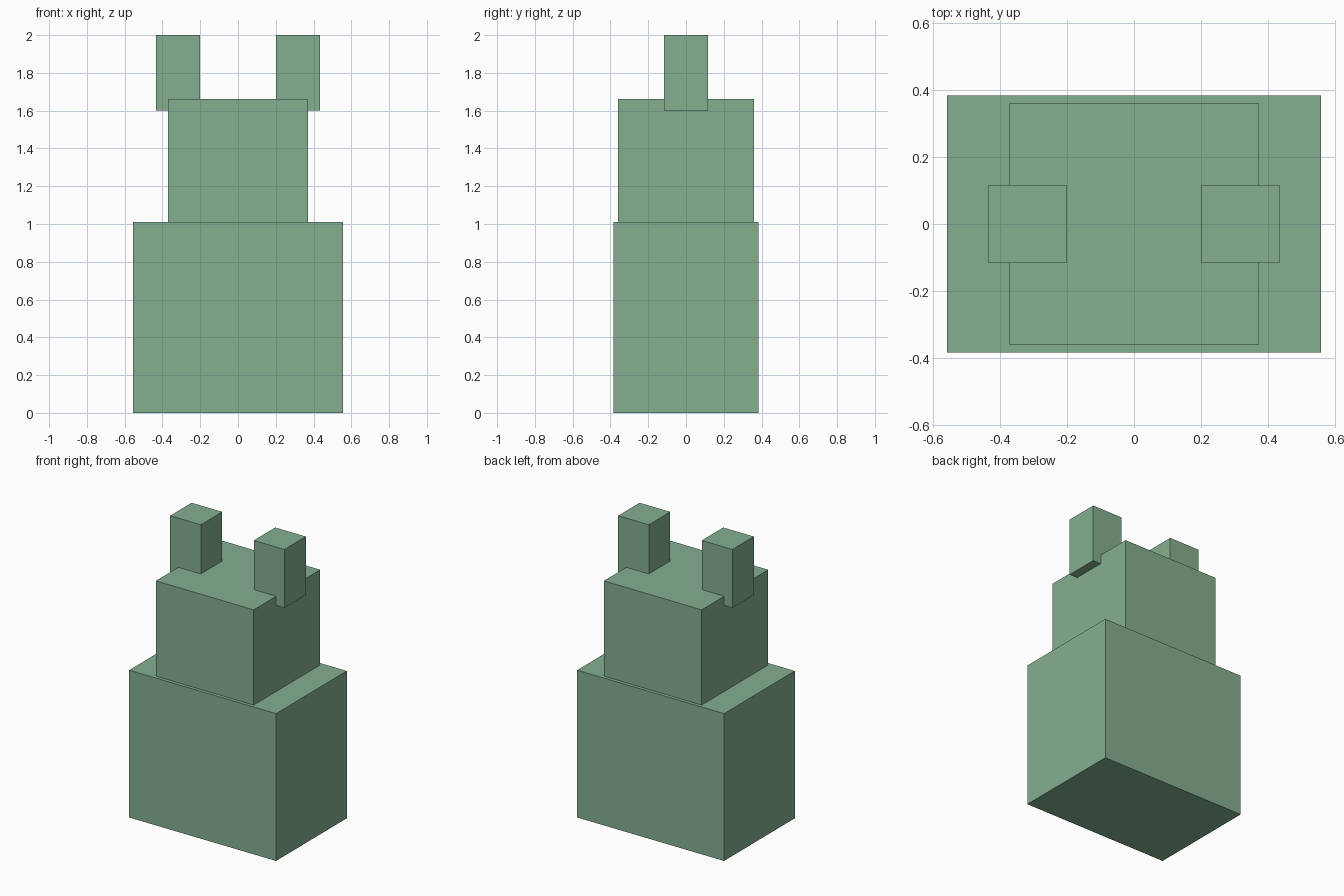
import bpy

if "Cube" in bpy.data.objects:
    bpy.data.objects.remove(bpy.data.objects["Cube"])

green = bpy.data.materials.new("soft_green")
green.diffuse_color = (0.23, 0.43, 0.28, 1)
green.use_nodes = True
green.node_tree.nodes["Principled BSDF"].inputs["Base Color"].default_value = green.diffuse_color


def box(name, x, half_x, half_y, z0, z1):
    bpy.ops.mesh.primitive_cube_add(size=2, location=(x, 0, (z0 + z1) / 2))
    ob = bpy.context.object
    ob.name = name
    ob.scale = (half_x, half_y, (z1 - z0) / 2)
    bpy.ops.object.transform_apply(location=False, rotation=False, scale=True)
    ob.data.materials.append(green)
    return ob


# Large lower block and smaller upper block
box("body", 0, 0.557, 0.383, 0, 1.01)
box("head", 0, 0.371, 0.36, 1.01, 1.663)

# Pair of ears sunk into the upper block's top edges
for side, sx in (("left", -1), ("right", 1)):
    box(side + "_ear", sx * 0.317, 0.116, 0.116, 1.6, 2.0)
